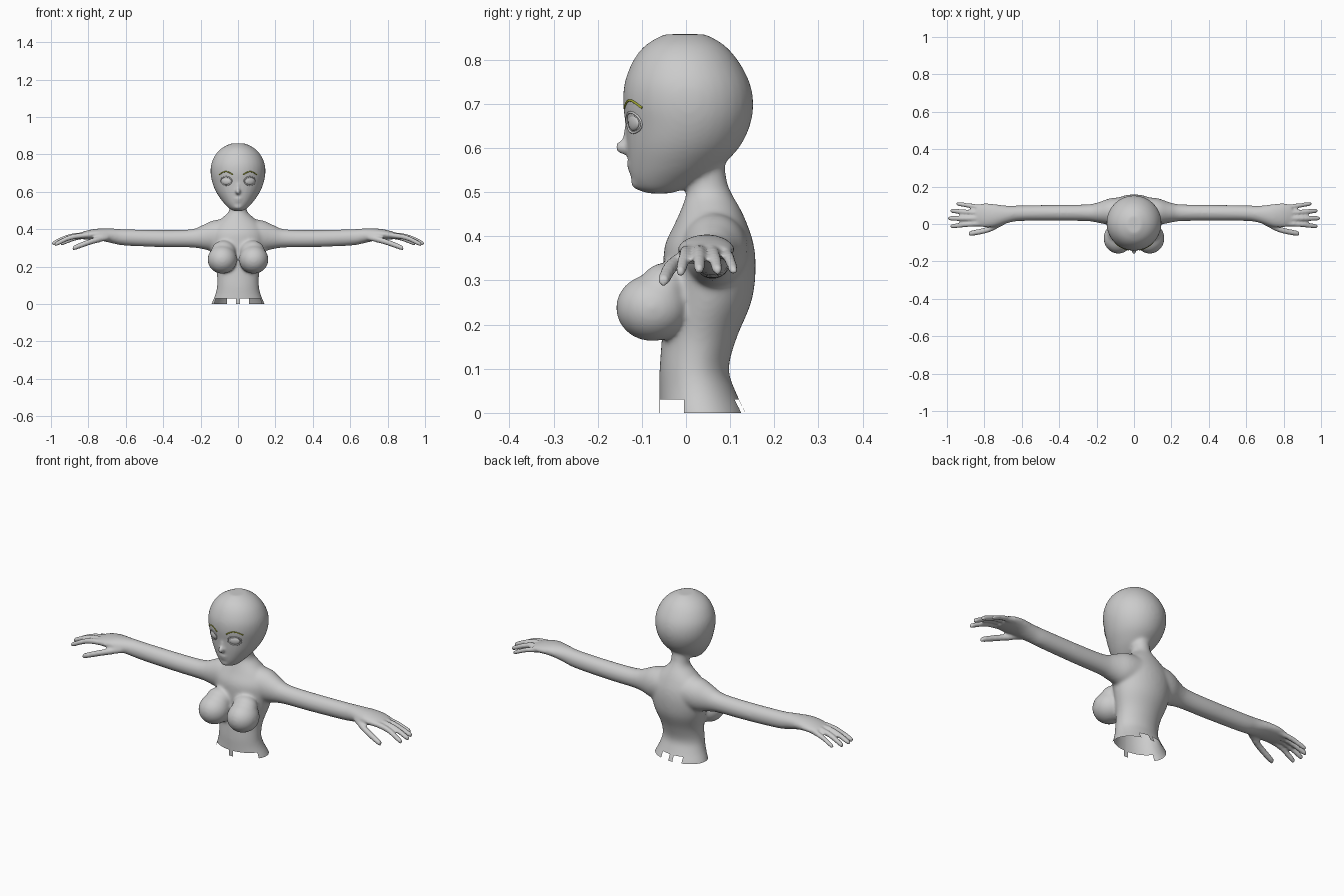
import bpy, bmesh, math
from mathutils import Vector, Matrix
from mathutils.bvhtree import BVHTree

cube = bpy.data.objects.get("Cube")
if cube:
    bpy.data.objects.remove(cube, do_unlink=True)


def material(name, rgb):
    m = bpy.data.materials.new(name)
    m.use_nodes = True
    m.diffuse_color = (*rgb, 1)
    m.node_tree.nodes["Principled BSDF"].inputs["Base Color"].default_value = (*rgb, 1)
    return m


GREY = material("plain grey", (0.6, 0.6, 0.6))
OLIVE = material("olive brow", (0.35, 0.38, 0.03))


def refine(rings, steps=4):
    """Smooth spline through a list of ring tuples."""
    pts = [rings[0]] + list(rings) + [rings[-1]]
    out = []
    for i in range(1, len(pts) - 2):
        for k in range(steps):
            t = k / steps
            out.append([0.5 * (2 * b + (c - a) * t + (2 * a - 5 * b + 4 * c - d) * t * t
                               + (3 * b - a - 3 * c + d) * t ** 3)
                        for a, b, c, d in zip(*pts[i - 1:i + 3])])
    return out + [list(rings[-1])]


def loft(bm, rings, axis, side=1, n=32):
    """Closed skin over elliptical rings (t, c1, c2, r1, r2) along z or x."""
    loops = []
    for t, c1, c2, r1, r2 in refine(rings):
        loop = []
        for k in range(n):
            a = 2 * math.pi * k / n
            p, q = c1 + r1 * math.cos(a), c2 + r2 * math.sin(a)
            loop.append(bm.verts.new((p, q, t) if axis == "z" else (side * t, p, q)))
        loops.append(loop)
    faces = [bm.faces.new(loops[0]), bm.faces.new(loops[-1])]
    for lo, hi in zip(loops, loops[1:]):
        for k in range(n):
            j = (k + 1) % n
            faces.append(bm.faces.new((lo[k], lo[j], hi[j], hi[k])))
    bmesh.ops.recalc_face_normals(bm, faces=faces)


def upright(bm, profile):
    """Loft from (z, front y, back y, half width)."""
    loft(bm, [(z, 0, (f + b) / 2, w, (b - f) / 2) for z, f, b, w in profile], "z")


def ball(bm, centre, radii, turn=0):
    m = (Matrix.Translation(centre) @ Matrix.Rotation(turn, 4, "Z")
         @ Matrix.Diagonal((*radii, 1)))
    bmesh.ops.create_uvsphere(bm, u_segments=32, v_segments=20, radius=1, matrix=m)


def finger(bm, side, base, mid, tip, r):
    """Tapered finger with a rounded end."""
    path = [(*base, r, r), (*mid, r, r), (*tip, r * 0.85, r * 0.85)]
    end = (tip[0] + r * 0.7, tip[1], tip[2] - 0.003, r * 0.35, r * 0.35)
    loft(bm, path + [end], "x", side, 16)


def add_object(name, bm, mat):
    for f in bm.faces:
        f.smooth = True
    me = bpy.data.meshes.new(name)
    bm.to_mesh(me)
    me.materials.append(mat)
    ob = bpy.data.objects.new(name, me)
    bpy.context.collection.objects.link(ob)
    return ob


bm = bmesh.new()

# Torso and neck
upright(bm, [(-.04, -.06, .15, .155), (0, -.06, .135, .143), (.05, -.06, .112, .122),
             (.1, -.06, .097, .112), (.17, -.055, .115, .115), (.25, -.05, .148, .138),
             (.32, -.052, .158, .152), (.38, -.048, .154, .15), (.43, -.025, .138, .12),
             (.465, -.01, .122, .08), (.495, 0, .105, .05), (.53, .002, .092, .043),
             (.6, 0, .085, .042)])

# Head
upright(bm, [(.497, -.085, -.035, .02), (.505, -.108, -.01, .04), (.525, -.122, .03, .062),
             (.555, -.129, .075, .088), (.6, -.134, .12, .118), (.65, -.137, .145, .138),
             (.7, -.143, .153, .147), (.75, -.139, .144, .143), (.8, -.119, .117, .12),
             (.835, -.09, .085, .085), (.858, -.05, .045, .04)])

# Nose, lips and chin
ball(bm, (0, -.138, .602), (.014, .023, .017))
ball(bm, (0, -.132, .625), (.009, .012, .026))
ball(bm, (0, -.125, .564), (.024, .010, .007))
ball(bm, (0, -.122, .550), (.020, .010, .007))
ball(bm, (0, -.108, .522), (.026, .017, .016))

for s in (1, -1):
    # Bust
    ball(bm, (s * .084, -.076, .238), (.079, .083, .076))
    ball(bm, (s * .078, -.05, .28), (.066, .056, .06))
    # Shoulder, arm and palm
    loft(bm, [(.05, .06, .37, .085, .085), (.13, .065, .365, .072, .083),
              (.19, .061, .358, .055, .064), (.25, .06, .351, .045, .049),
              (.4, .06, .35, .043, .046), (.6, .058, .356, .042, .044),
              (.67, .052, .364, .046, .04), (.74, .046, .372, .06, .032),
              (.8, .046, .37, .064, .025), (.845, .048, .364, .054, .017)], "x", s)
    # Fingers and thumb
    finger(bm, s, (.79, .003, .37), (.89, -.002, .358), (.972, -.012, .322), .0145)
    finger(bm, s, (.79, .031, .372), (.9, .03, .361), (.986, .03, .326), .0145)
    finger(bm, s, (.79, .059, .371), (.89, .063, .358), (.973, .071, .325), .0145)
    finger(bm, s, (.78, .086, .367), (.87, .097, .352), (.94, .107, .324), .013)
    finger(bm, s, (.69, .012, .357), (.78, -.03, .336), (.873, -.05, .302), .0165)

# Fuse everything into one skin
body = add_object("body", bm, GREY)
bm.free()
fuse = body.modifiers.new("fuse", "REMESH")
fuse.mode = "VOXEL"
fuse.voxel_size = .006
graph = bpy.context.evaluated_depsgraph_get()
skin = bpy.data.meshes.new_from_object(body.evaluated_get(graph))
body.modifiers.clear()

bm = bmesh.new()
bm.from_mesh(skin)
arms_and_trunk = [v for v in bm.verts if abs(v.co.x) < .74]
hands = [v for v in bm.verts if abs(v.co.x) >= .74]
face = [v for v in bm.verts if v.co.y < -.1 and .5 < v.co.z < .64]
broad = list(set(arms_and_trunk) - set(face))
for group, rounds in ((broad, 12), (face, 4), (hands, 4)):
    for _ in range(rounds):
        bmesh.ops.smooth_vert(bm, verts=group, factor=.5, use_axis_x=True,
                              use_axis_y=True, use_axis_z=True)

# Open waist with a notched hem
HEM, STRIP, NOTCH, FRONT = .03, .012, .06, -.005


def slice_low(co, normal, clear=False):
    low = [f for f in bm.faces if f.calc_center_median().z < .05]
    geom = low + list({e for f in low for e in f.edges}) + list({v for f in low for v in f.verts})
    bmesh.ops.bisect_plane(bm, geom=geom, dist=1e-5, plane_co=co, plane_no=normal,
                           clear_inner=clear)


slice_low((0, 0, 0), (0, 0, 1), True)
slice_low((0, 0, HEM), (0, 0, 1))
slice_low((0, FRONT, 0), (0, 1, 0))
for x in (STRIP, -STRIP, NOTCH, -NOTCH):
    slice_low((x, 0, 0), (1, 0, 0))
gone = []
for f in bm.faces:
    c = f.calc_center_median()
    if c.z < HEM and abs(c.x) > STRIP and (abs(c.x) < NOTCH or c.y < FRONT):
        gone.append(f)
bmesh.ops.delete(bm, geom=gone, context="FACES")
for f in bm.faces:
    f.smooth = True
    f.material_index = 0
bm.to_mesh(body.data)
surface = BVHTree.FromBMesh(bm)
bm.free()
bpy.data.meshes.remove(skin)


def on_face(x, z):
    """Point on the front of the face."""
    hit = surface.ray_cast(Vector((x, -1, z)), Vector((0, 1, 0)))[0]
    return hit if hit else Vector((x, -.12, z))


def face_line(name, points, thickness, mat, closed=False):
    """Thin rounded line laid on the face."""
    cu = bpy.data.curves.new(name, "CURVE")
    cu.dimensions = "3D"
    cu.bevel_depth = thickness
    cu.bevel_resolution = 2
    cu.use_fill_caps = True
    sp = cu.splines.new("POLY")
    sp.points.add(len(points) - 1)
    sp.use_cyclic_u = closed
    for p, (x, z) in zip(sp.points, points):
        p.co = (*on_face(x, z), 1)
    cu.materials.append(mat)
    bpy.context.collection.objects.link(bpy.data.objects.new(name, cu))


# Eyes, eyelids and eyebrows
for s, label in ((1, "left"), (-1, "right")):
    ex, ez = s * .063, .658
    bm = bmesh.new()
    ball(bm, on_face(ex, ez) + Vector((0, .004, 0)), (.026, .008, .019), s * .42)
    add_object(label + "_eye", bm, GREY)
    bm.free()
    ring = [2 * math.pi * k / 28 for k in range(28)]
    face_line(label + "_eyelid", [(ex + .03 * math.cos(a), ez + .023 * math.sin(a))
                                  for a in ring], .0028, GREY, True)
    arch = [k / 14 for k in range(15)]
    face_line(label + "_eyebrow", [(s * (.027 + .075 * t), .691 + .017 * math.sin(math.pi * t))
                                   for t in arch], .0028, OLIVE)
